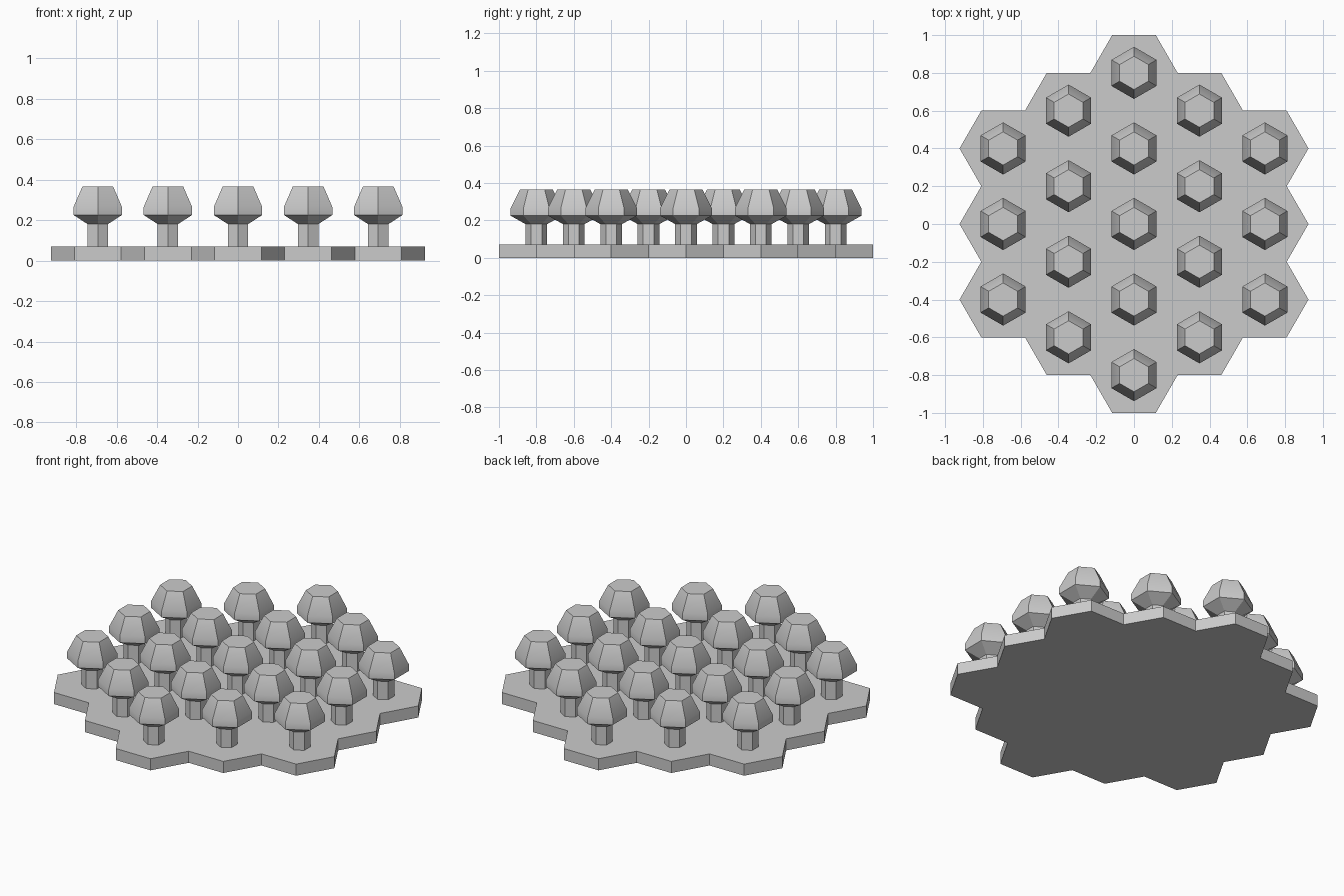
import bpy, bmesh, math

if "Cube" in bpy.data.objects:
    bpy.data.objects.remove(bpy.data.objects["Cube"])

PITCH = 0.4                       # distance between neighbouring tiles
TILE_R = PITCH / math.sqrt(3)     # tile corner radius
BASE_TOP = 0.07

grey = bpy.data.materials.new("plain_grey")
grey.diffuse_color = (0.6, 0.6, 0.6, 1)
grey.use_nodes = True
grey.node_tree.nodes["Principled BSDF"].inputs["Base Color"].default_value = grey.diffuse_color


def finish(name, bm):
    bmesh.ops.recalc_face_normals(bm, faces=bm.faces)
    mesh = bpy.data.meshes.new(name)
    bm.to_mesh(mesh)
    bm.free()
    mesh.materials.append(grey)
    obj = bpy.data.objects.new(name, mesh)
    bpy.context.collection.objects.link(obj)
    return obj


def hexagon(bm, x, y, z, radius, turn):
    return [bm.verts.new((x + radius * math.cos(turn + i * math.pi / 3),
                          y + radius * math.sin(turn + i * math.pi / 3), z))
            for i in range(6)]


# centres of the 19 tiles: five columns of 3, 4, 5, 4, 3
centres = []
for col in range(-2, 3):
    count = 5 - abs(col)
    for row in range(count):
        centres.append((col * TILE_R * 1.5, (row - (count - 1) / 2) * PITCH))

# base: tiles merged into one outline, then extruded
bm = bmesh.new()
for x, y in centres:
    bm.faces.new(hexagon(bm, x, y, 0, TILE_R, 0))
bmesh.ops.remove_doubles(bm, verts=bm.verts, dist=0.001)
bmesh.ops.dissolve_faces(bm, faces=bm.faces[:], use_verts=False)
loose = [v for v in bm.verts if not v.link_faces]
bmesh.ops.delete(bm, geom=loose, context='VERTS')
top = bmesh.ops.extrude_face_region(bm, geom=bm.faces[:], use_keep_orig=True)
for v in top["geom"]:
    if isinstance(v, bmesh.types.BMVert):
        v.co.z = BASE_TOP
finish("hex_base", bm)

# knobs: six-sided stem and cap, (corner radius, height) rings
PROFILE = [(0.058, BASE_TOP), (0.058, 0.18), (0.138, 0.225),
           (0.138, 0.265), (0.088, 0.365)]
for n, (x, y) in enumerate(centres):
    bm = bmesh.new()
    rings = [hexagon(bm, x, y, z, r, math.pi / 6) for r, z in PROFILE]
    for low, high in zip(rings, rings[1:]):
        for i in range(6):
            j = (i + 1) % 6
            bm.faces.new((low[i], low[j], high[j], high[i]))
    bm.faces.new(rings[0][::-1])
    bm.faces.new(rings[-1])
    knob = finish(f"knob_{n + 1}", bm)
    bpy.ops.object.select_all(action='DESELECT')
    knob.select_set(True)
    bpy.context.view_layer.objects.active = knob
    bpy.ops.object.shade_smooth_by_angle(angle=math.radians(30))
